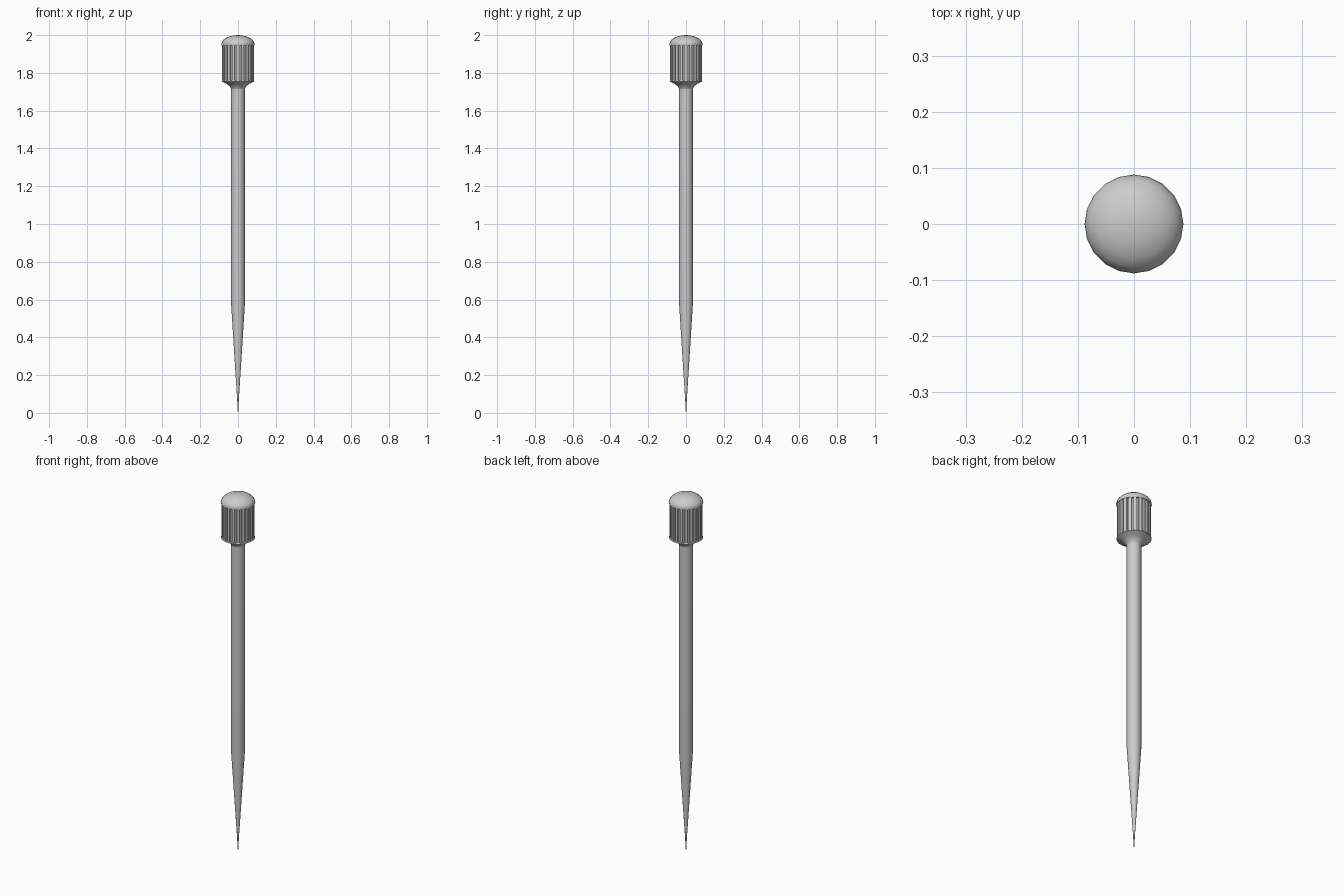
import bpy, bmesh
from math import sin, cos, pi, radians

if "Cube" in bpy.data.objects:
    bpy.data.objects.remove(bpy.data.objects["Cube"])

SIDES = 20


def finish(name, bm, smooth=True):
    bmesh.ops.remove_doubles(bm, verts=bm.verts, dist=1e-6)
    bmesh.ops.recalc_face_normals(bm, faces=bm.faces)
    me = bpy.data.meshes.new(name)
    bm.to_mesh(me)
    bm.free()
    ob = bpy.data.objects.new(name, me)
    bpy.context.collection.objects.link(ob)
    if smooth:
        bpy.ops.object.select_all(action='DESELECT')
        ob.select_set(True)
        bpy.context.view_layer.objects.active = ob
        bpy.ops.object.shade_smooth_by_angle(angle=radians(35))
    return ob


def lathe(name, profile):
    """Spin an (r, z) profile round the z axis."""
    bm = bmesh.new()
    vs = [bm.verts.new((0, r, z)) for r, z in profile]
    es = [bm.edges.new(p) for p in zip(vs, vs[1:])]
    bmesh.ops.spin(bm, geom=vs + es, cent=(0, 0, 0), axis=(0, 0, 1),
                   angle=2 * pi, steps=SIDES, use_duplicate=False)
    return finish(name, bm)


# Tapered needle and straight shaft
lathe("needle_shaft", [(0, 0), (0.0025, 0.015), (0.004, 0.06), (0.036, 0.57),
                       (0.036, 1.74)])

# Flared collar under the grip
lathe("collar", [(0.036, 1.715), (0.042, 1.728), (0.060, 1.742),
                 (0.087, 1.755), (0.085, 1.761), (0, 1.761)])

# Domed cap with a flat underside
dome = [(0.088 * cos(a), 1.95 + 0.05 * sin(a))
        for a in (i * pi / 12 for i in range(6))]
lathe("domed_cap", [(0, 1.945), (0.086, 1.945)] + dome + [(0, 2.0)])

# Fluted grip: an extruded gear outline
bm = bmesh.new()
ring = []
step = 2 * pi / SIDES
for i in range(SIDES):
    for t, r in ((-0.28, 0.084), (0.28, 0.084), (0.34, 0.076), (0.66, 0.076)):
        a = (i + t) * step
        ring.append(bm.verts.new((r * cos(a), r * sin(a), 1.757)))
face = bm.faces.new(ring)
top = bmesh.ops.extrude_face_region(bm, geom=[face])["geom"]
bmesh.ops.translate(bm, vec=(0, 0, 0.19),
                    verts=[v for v in top if isinstance(v, bmesh.types.BMVert)])
finish("fluted_grip", bm, smooth=False)
